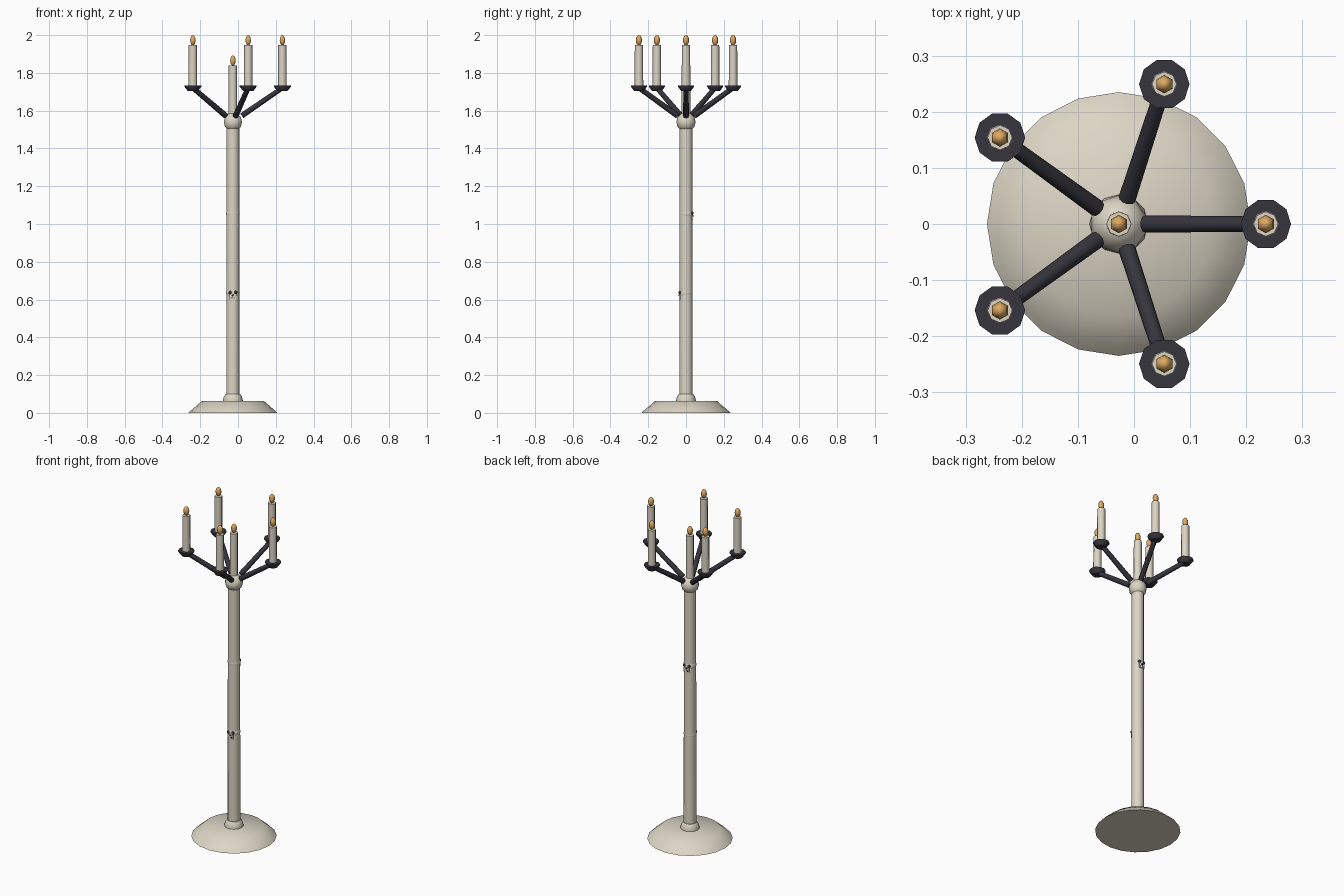
import bpy, bmesh
from math import cos, sin, pi, radians
from mathutils import Vector

if "Cube" in bpy.data.objects:
    bpy.data.objects.remove(bpy.data.objects["Cube"])

CX = -0.027  # the pole axis


def material(name, rgb):
    m = bpy.data.materials.new(name)
    m.diffuse_color = (*rgb, 1)
    m.use_nodes = True
    m.node_tree.nodes["Principled BSDF"].inputs["Base Color"].default_value = m.diffuse_color
    return m


BONE = material("bone", (0.72, 0.67, 0.56))
IRON = material("iron", (0.035, 0.035, 0.045))
FLAME = material("flame", (0.75, 0.40, 0.12))


def finish(bm, name, mat, loc=(0, 0, 0), angle=40):
    bmesh.ops.recalc_face_normals(bm, faces=bm.faces)
    me = bpy.data.meshes.new(name)
    bm.to_mesh(me)
    bm.free()
    ob = bpy.data.objects.new(name, me)
    bpy.context.collection.objects.link(ob)
    me.materials.append(mat)
    ob.location = loc
    bpy.ops.object.select_all(action='DESELECT')
    ob.select_set(True)
    bpy.context.view_layer.objects.active = ob
    bpy.ops.object.shade_smooth_by_angle(angle=radians(angle))
    return ob


def lathe(name, profile, sides, mat, loc=(CX, 0, 0), angle=40):
    """Revolve (radius, z) points round z; radius 0 closes to a point."""
    bm = bmesh.new()
    rings = []
    for r, z in profile:
        if r == 0:
            rings.append([bm.verts.new((0, 0, z))] * sides)
        else:
            rings.append([bm.verts.new((r * cos(2 * pi * i / sides), r * sin(2 * pi * i / sides), z))
                          for i in range(sides)])
    for a, b in zip(rings, rings[1:]):
        for i in range(sides):
            j = (i + 1) % sides
            bm.faces.new(list(dict.fromkeys((a[i], a[j], b[j], b[i]))))
    return finish(bm, name, mat, loc, angle)


def rod(name, p0, p1, r0, r1, mat, sides=10):
    d = Vector(p1) - Vector(p0)
    ob = lathe(name, [(0, 0), (r0, 0), (r1, d.length), (0, d.length)], sides, mat, p0)
    ob.rotation_euler = d.to_track_quat('Z', 'Y').to_euler()


def ball(name, r, loc, mat, scale=(1, 1, 1), u=10, v=6):
    bm = bmesh.new()
    bmesh.ops.create_uvsphere(bm, u_segments=u, v_segments=v, radius=r)
    bmesh.ops.scale(bm, vec=scale, verts=bm.verts)
    return finish(bm, name, mat, loc, 60)


def box(name, size, loc, mat):
    bm = bmesh.new()
    bmesh.ops.create_cube(bm, size=1)
    bmesh.ops.scale(bm, vec=size, verts=bm.verts)
    return finish(bm, name, mat, loc)


def candle(name, x, y, z0, z1):
    lathe(name, [(0, z0), (0.023, z0), (0.022, z1), (0, z1)], 8, BONE, (x, y, 0), 50)
    ball(name + "_flame", 0.0275, (x, y, z1 + 0.0255), FLAME, (0.6, 0.6, 1), 6, 6)


def skull(name, z, side):
    """Small skull let into the pole; side is -1 for front, +1 for back."""
    ball(name + "_cranium", 0.0365, (CX, side * 0.001, z + 0.005), BONE, u=12, v=8)
    box(name + "_jaw", (0.034, 0.014, 0.026), (CX, side * 0.029, z - 0.017), BONE)
    for s in (-1, 1):
        ball(name + "_eye", 0.009, (CX + s * 0.015, side * 0.032, z + 0.008), IRON, u=8)
    ball(name + "_nose", 0.005, (CX, side * 0.036, z - 0.008), IRON, u=6)
    for i in (-1, 0, 1):
        box(name + "_tooth_gap", (0.003, 0.003, 0.009),
            (CX + i * 0.009, side * 0.036, z - 0.021), IRON)


# base, collar, pole and top knob
lathe("base", [(0, 0), (0.235, 0), (0.222, 0.013), (0.165, 0.062), (0, 0.062)], 20, BONE, angle=60)
lathe("collar", [(0, 0.05), (0.053, 0.05), (0.052, 0.07), (0.047, 0.088), (0.038, 0.1), (0, 0.1)], 12, BONE)
lathe("pole", [(0, 0.06), (0.035, 0.06), (0.034, 1.53), (0, 1.53)], 12, BONE)
ball("knob", 0.051, (CX, 0, 1.54), BONE)

# skull ornaments
skull("lower_skull", 0.63, -1)
skull("upper_skull", 1.05, 1)

# central candle
candle("centre_candle", CX, 0, 1.57, 1.84)

# five arms with cups and candles
for k in range(5):
    a = 2 * pi * k / 5
    c, s = cos(a), sin(a)
    x, y = CX + 0.262 * c, 0.262 * s
    rod(f"arm_{k}", (CX + 0.047 * c, 0.047 * s, 1.573), (CX + 0.252 * c, 0.252 * s, 1.714), 0.0155, 0.0135, IRON)
    lathe(f"cup_{k}", [(0, 1.704), (0.027, 1.704), (0.045, 1.727), (0.045, 1.734), (0, 1.734)], 10, IRON, (x, y, 0))
    candle(f"candle_{k}", x, y, 1.73, 1.947)
